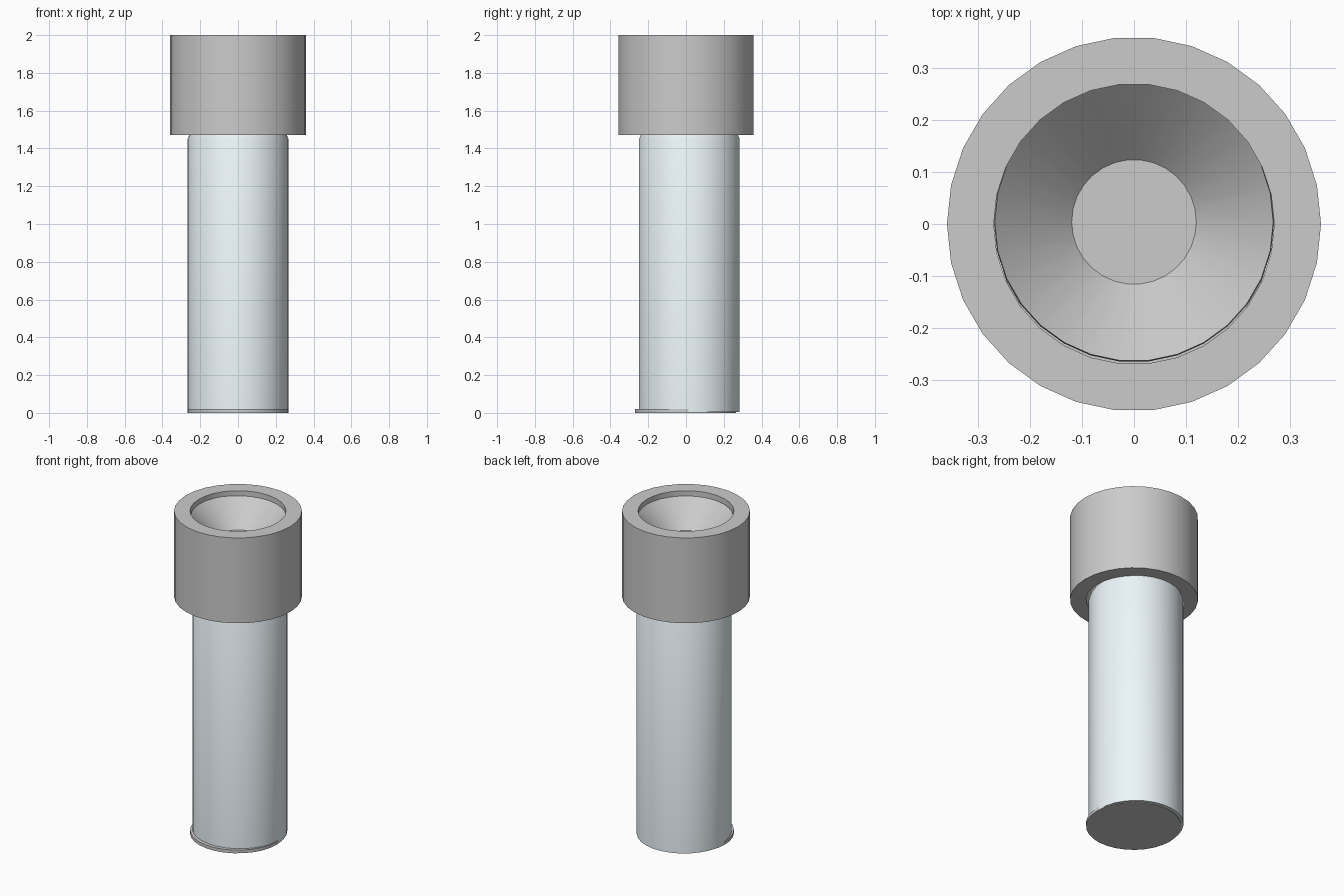
import bpy, bmesh, math

if "Cube" in bpy.data.objects:
    bpy.data.objects.remove(bpy.data.objects["Cube"])

SIDES = 30


def lathe(name, profile, y=0.0, closed=False, colour=None):
    """Revolve (radius, z) points around z; cap open ends unless closed or radius list is a shell."""
    bm = bmesh.new()
    rings = []
    for r, z in profile:
        rings.append([bm.verts.new((r * math.cos(2 * math.pi * i / SIDES),
                                    r * math.sin(2 * math.pi * i / SIDES), z))
                      for i in range(SIDES)])
    pairs = list(zip(rings, rings[1:]))
    if closed:
        pairs.append((rings[-1], rings[0]))
    else:
        bm.faces.new(rings[0][::-1])
        bm.faces.new(rings[-1])
    for a, b in pairs:
        for i in range(SIDES):
            j = (i + 1) % SIDES
            bm.faces.new((a[i], a[j], b[j], b[i]))
    bmesh.ops.recalc_face_normals(bm, faces=bm.faces)
    mesh = bpy.data.meshes.new(name)
    bm.to_mesh(mesh)
    bm.free()
    obj = bpy.data.objects.new(name, mesh)
    obj.location.y = y
    bpy.context.collection.objects.link(obj)
    if colour:
        mat = bpy.data.materials.new(name + "_colour")
        mat.diffuse_color = (*colour, 1)
        mat.use_nodes = True
        mat.node_tree.nodes["Principled BSDF"].inputs["Base Color"].default_value = mat.diffuse_color
        mesh.materials.append(mat)
    bpy.ops.object.select_all(action='DESELECT')
    obj.select_set(True)
    bpy.context.view_layer.objects.active = obj
    bpy.ops.object.shade_smooth_by_angle(angle=math.radians(30))
    return obj


# Thick head collar, open right through
lathe("head_collar", [(0.36, 1.47), (0.36, 2.0), (0.27, 2.0), (0.27, 1.47)], closed=True)

# Conical reflector bowl with a flat floor, set just below the rim
lathe("reflector", [(0.12, 1.81), (0.27, 1.955), (0.268, 1.97), (0.12, 1.825)], y=0.004)

# Pale handle tube with a small shoulder, sitting slightly towards the back
lathe("handle", [(0.267, 0.004), (0.267, 1.45), (0.255, 1.48)], y=0.018,
      colour=(0.85, 0.93, 0.97))

# Thin end cap, centred a little forward of the handle
lathe("end_cap", [(0.268, 0.0), (0.268, 0.02)], y=-0.003)
